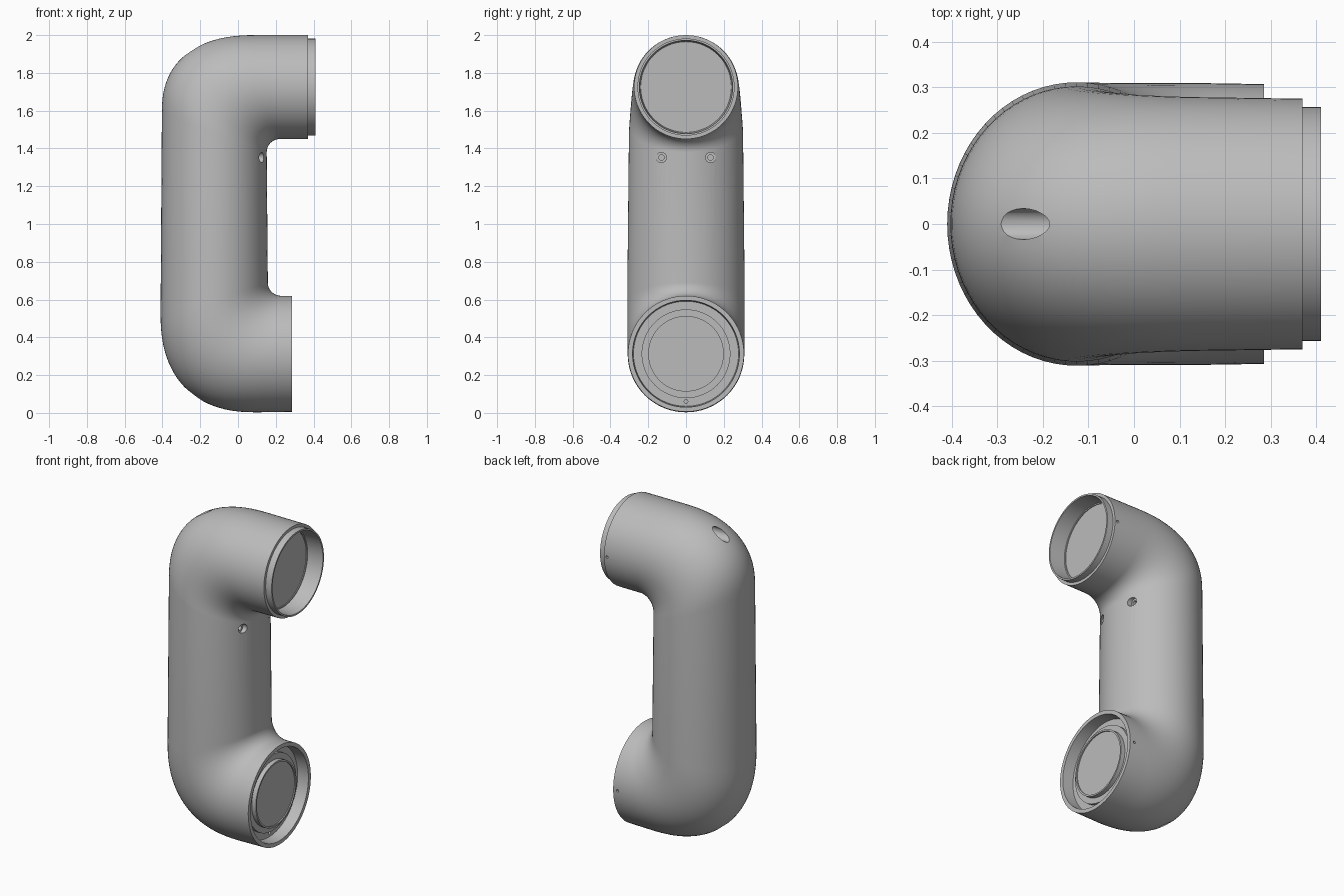
import bpy, bmesh, math
from mathutils import Vector, Matrix

cube = bpy.data.objects.get("Cube")
if cube:
    bpy.data.objects.remove(cube)

SEG = 72
ROUND = 2 / 2.4  # exponent that makes the outer bends slightly square
grey = bpy.data.materials.new("plain grey")
grey.use_nodes = True
grey.diffuse_color = (0.5, 0.5, 0.5, 1)
grey.node_tree.nodes["Principled BSDF"].inputs["Base Color"].default_value = (0.5, 0.5, 0.5, 1)


def loft(name, sections):
    """Skin ellipses given as (outer point, inner point, half width in y)."""
    bm = bmesh.new()
    rings = []
    for outer, inner, w in sections:
        o, i = Vector((outer[0], 0, outer[1])), Vector((inner[0], 0, inner[1]))
        mid, arm = (o + i) / 2, (o - i) / 2
        rings.append([bm.verts.new(mid + arm * math.cos(a) + Vector((0, w * math.sin(a), 0)))
                      for a in (2 * math.pi * k / SEG for k in range(SEG))])
    for a, b in zip(rings, rings[1:]):
        for k in range(SEG):
            n = (k + 1) % SEG
            bm.faces.new((a[k], a[n], b[n], b[k]))
    bm.faces.new(rings[0])
    bm.faces.new(rings[-1])
    bmesh.ops.recalc_face_normals(bm, faces=bm.faces)
    mesh = bpy.data.meshes.new(name)
    bm.to_mesh(mesh)
    bm.free()
    obj = bpy.data.objects.new(name, mesh)
    bpy.context.collection.objects.link(obj)
    mesh.materials.append(grey)
    return obj


def mouth(z, side, profile):
    """Circular sections about a horizontal axis; side is +1 at the top, -1 at the bottom."""
    return [((x, z + side * r), (x, z - side * r), r) for x, r in profile]


def bend(centre, size, fillet, radius, side, w_mouth, w_handle, steps=24):
    """Quarter turn from mouth to handle."""
    out = []
    for k in range(steps + 1):
        t = k / steps
        s, c = math.sin(t * math.pi / 2), max(0, math.cos(t * math.pi / 2))
        out.append(((centre[0] - size[0] * s ** ROUND, centre[1] + side * size[1] * c ** ROUND),
                    (fillet[0] - radius * s, fillet[1] + side * radius * c),
                    w_mouth + (w_handle - w_mouth) * t ** 1.3))
    return out


# Lower end: raised disc in a stepped recess, rim, then the bend up into the handle
lower = mouth(0.313, -1, [(0.255, 0.19), (0.262, 0.19), (0.262, 0.2), (0.235, 0.2), (0.235, 0.235),
                          (0.215, 0.235), (0.215, 0.278), (0.285, 0.283), (0.285, 0.307)])
lower += bend((0.1, 0.53), (0.51, 0.527), (0.228, 0.69), 0.07, -1, 0.309, 0.311)

# Upper end: handle, bend, stepped lip and deep recess
upper = bend((0.1, 1.59), (0.503, 0.41), (0.222, 1.38), 0.07, 1, 0.278, 0.302)[::-1]
upper += mouth(1.725, 1, [(0.37, 0.275), (0.37, 0.257), (0.41, 0.257), (0.41, 0.247),
                          (0.31, 0.24), (0.31, 0.233), (0.305, 0.233)])
shell = loft("handset_shell", lower + upper)


def drill(name, start, end, r):
    """Cut a round hole between two points."""
    start, end = Vector(start), Vector(end)
    axis = end - start
    bm = bmesh.new()
    bmesh.ops.create_cone(bm, cap_ends=True, segments=24, radius1=r, radius2=r,
                          depth=axis.length)
    rot = axis.to_track_quat('Z', 'Y').to_matrix().to_4x4()
    bm.transform(Matrix.Translation((start + end) / 2) @ rot)
    mesh = bpy.data.meshes.new(name)
    bm.to_mesh(mesh)
    bm.free()
    mesh.materials.append(grey)
    cutter = bpy.data.objects.new(name, mesh)
    bpy.context.collection.objects.link(cutter)
    cutter.hide_render = True
    mod = shell.modifiers.new(name, 'BOOLEAN')
    mod.operation, mod.solver, mod.object = 'DIFFERENCE', 'EXACT', cutter
    return cutter


cutters = []
# Cord holes at both outer corners
for z in (1.918, 0.1):
    cutters.append(drill("cord_hole", (-0.6, 0, z), (-0.12, 0, z), 0.034))
# Countersunk screw holes inside the grip
for y in (-0.13, 0.13):
    cutters.append(drill("screw_recess", (0.3, y, 1.352), (0.105, y, 1.352), 0.027))
    cutters.append(drill("screw_hole", (0.3, y, 1.352), (0.06, y, 1.352), 0.014))
# Small blind pin holes in the side walls and the lower recess
cutters.append(drill("upper_pin_hole", (0.35, 0.33, 1.725), (0.35, 0.262, 1.725), 0.008))
cutters.append(drill("lower_pin_hole", (0.255, 0.35, 0.313), (0.255, 0.296, 0.313), 0.008))
cutters.append(drill("recess_pin_hole", (0.28, 0, 0.06), (0.18, 0, 0.06), 0.01))

# Apply the cuts, drop the cutters, and smooth while keeping the edges crisp
bpy.context.view_layer.objects.active = shell
shell.select_set(True)
for mod in list(shell.modifiers):
    bpy.ops.object.modifier_apply(modifier=mod.name)
for cutter in cutters:
    bpy.data.objects.remove(cutter)
bpy.ops.object.shade_smooth_by_angle(angle=math.radians(30))
